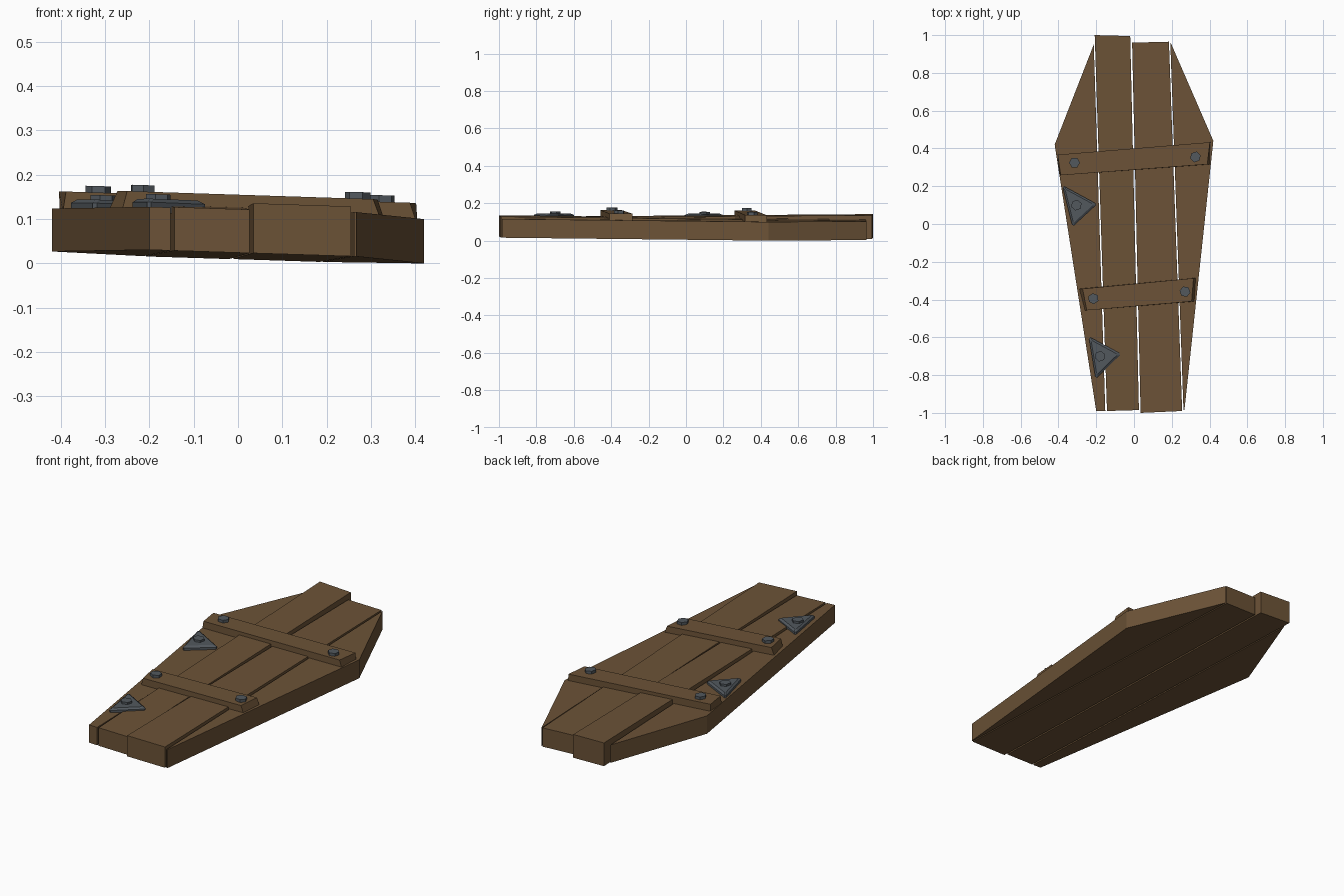
import bpy, bmesh, math
from mathutils import Vector

if "Cube" in bpy.data.objects:
    bpy.data.objects.remove(bpy.data.objects["Cube"])


def material(name, rgb):
    m = bpy.data.materials.new(name)
    m.diffuse_color = (*rgb, 1)
    m.use_nodes = True
    m.node_tree.nodes["Principled BSDF"].inputs["Base Color"].default_value = m.diffuse_color
    return m


WOOD = material("dark_brown_wood", (0.150, 0.086, 0.038))
STEEL = material("grey_iron", (0.084, 0.098, 0.112))


def base(x, y):
    """Height of the slightly tilted underside."""
    return 0.0168 - 0.032 * x - 0.0076 * y


def prism(name, bottom, top, h0, h1, mat):
    """Solid between two outlines; h0 and h1 give height above the underside."""
    bm = bmesh.new()
    lo = [bm.verts.new((x, y, base(x, y) + h0(x, y))) for x, y in bottom]
    hi = [bm.verts.new((x, y, base(x, y) + h1(x, y))) for x, y in top]
    n = len(lo)
    bm.faces.new(lo)
    bm.faces.new(hi)
    for i in range(n):
        j = (i + 1) % n
        bm.faces.new((lo[i], lo[j], hi[j], hi[i]))
    bmesh.ops.recalc_face_normals(bm, faces=bm.faces[:])
    me = bpy.data.meshes.new(name)
    bm.to_mesh(me)
    bm.free()
    me.materials.append(mat)
    ob = bpy.data.objects.new(name, me)
    bpy.context.collection.objects.link(ob)
    return ob


def level(h):
    return lambda x, y: h


def ramp(front, back):
    return lambda x, y: front + (back - front) * (y + 1) / 2


def bolt(name, x, y, h0, h1, turn):
    ring = [(x + 0.029 * math.cos(turn + i * math.tau / 6),
             y + 0.029 * math.sin(turn + i * math.tau / 6)) for i in range(6)]
    prism(name, ring, ring, level(h0), level(h1), STEEL)


# four uneven planks forming the coffin-shaped lid
planks = [
    ("left_plank", [(-0.213, 0.95), (-0.42, 0.42), (-0.2, -0.99), (-0.152, -0.99)], level(0.097)),
    ("middle_left_plank", [(-0.208, 1.0), (-0.02, 0.995), (0.026, -0.985), (-0.143, -0.99)], ramp(0.098, 0.126)),
    ("middle_right_plank", [(-0.01, 0.96), (0.185, 0.965), (0.255, -0.99), (0.035, -1.0)], ramp(0.1125, 0.102)),
    ("right_plank", [(0.192, 0.965), (0.42, 0.44), (0.267, -0.985), (0.262, -0.985)], level(0.1)),
]
for name, outline, top in planks:
    prism(name, outline, outline, level(0), top, WOOD)

# two cross battens with slightly sloped ends
prism("upper_batten",
      [(-0.402, 0.367), (0.405, 0.433), (0.403, 0.316), (-0.395, 0.258)],
      [(-0.404, 0.367), (0.402, 0.433), (0.388, 0.316), (-0.388, 0.258)],
      level(0.09), level(0.135), WOOD)
prism("lower_batten",
      [(-0.292, -0.343), (0.33, -0.285), (0.322, -0.41), (-0.262, -0.457)],
      [(-0.272, -0.343), (0.315, -0.287), (0.305, -0.41), (-0.25, -0.457)],
      level(0.09), level(0.135), WOOD)

# batten bolts
for i, (x, y) in enumerate([(-0.315, 0.325), (0.325, 0.355), (-0.215, -0.395), (0.27, -0.358)]):
    bolt(f"batten_bolt_{i + 1}", x, y, 0.13, 0.15, 0.3 * i)


# triangular iron hinge plates with blunted corners and bevelled rim
def hinge(name, tri, cx, cy):
    pts = [Vector(p) for p in tri]
    outer = []
    for i, p in enumerate(pts):
        a, b = pts[i - 1], pts[(i + 1) % 3]
        outer += [p.lerp(a, 0.05), p.lerp(b, 0.05)]
    c = sum(pts, Vector((0, 0))) / 3
    inner = [p.lerp(c, 0.18) for p in outer]
    prism(name + "_rim", outer, outer, level(0.085), level(0.109), STEEL)
    prism(name + "_face", outer, inner, level(0.109), level(0.117), STEEL)
    bolt(name + "_bolt", cx, cy, 0.112, 0.128, 0.3)


hinge("upper_hinge", [(-0.38, 0.205), (-0.195, 0.105), (-0.325, -0.015)], -0.305, 0.1)
hinge("lower_hinge", [(-0.24, -0.595), (-0.068, -0.688), (-0.203, -0.82)], -0.18, -0.7)
